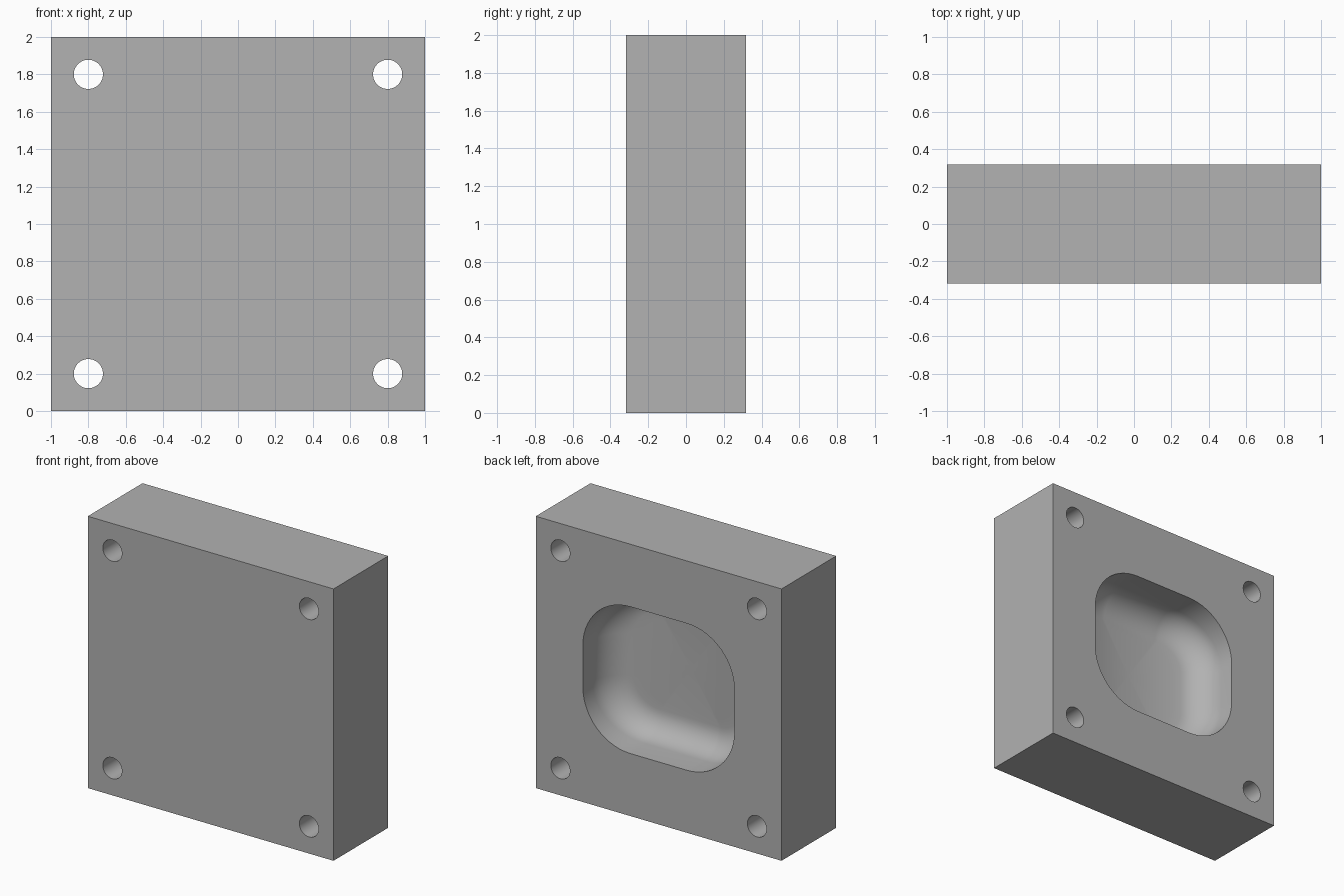
import bpy, bmesh, math
from mathutils import Matrix

if "Cube" in bpy.data.objects:
    bpy.data.objects.remove(bpy.data.objects["Cube"], do_unlink=True)

HALF_Y = 0.318
POCKET_X, POCKET_Z, CORNER = 0.617, 0.54, 0.387   # pocket half sizes and corner radius
DEPTH, FLOOR_R, FILLET = 0.38, 2.2, 0.18          # pocket depth, floor curvature, floor fillet

grey = bpy.data.materials.new("plain_grey")
grey.use_nodes = True
colour = (0.445, 0.445, 0.445, 1)
grey.diffuse_color = colour
grey.node_tree.nodes["Principled BSDF"].inputs["Base Color"].default_value = colour


def make_object(name, bm):
    bmesh.ops.recalc_face_normals(bm, faces=bm.faces)
    mesh = bpy.data.meshes.new(name)
    bm.to_mesh(mesh)
    bm.free()
    mesh.materials.append(grey)
    obj = bpy.data.objects.new(name, mesh)
    bpy.context.collection.objects.link(obj)
    return obj


def outline(inset, steps=14):
    """Rounded rectangle in x and z, drawn in by the inset."""
    points = []
    for quarter, (sx, sz) in enumerate([(1, 1), (-1, 1), (-1, -1), (1, -1)]):
        for i in range(steps + 1):
            a = (quarter + i / steps) * math.pi / 2
            r = CORNER - inset
            points.append((sx * (POCKET_X - CORNER) + r * math.cos(a),
                           sz * (POCKET_Z - CORNER) + r * math.sin(a)))
    return points


def floor_y(x):
    return HALF_Y - DEPTH + x * x / (2 * FLOOR_R)


def pocket_cutter():
    bm = bmesh.new()
    rings = [[bm.verts.new((x, HALF_Y + 0.1, z + 1)) for x, z in outline(0)]]
    # Wall foot and fillet
    for k in range(11):
        t = k / 10 * math.pi / 2
        rings.append([bm.verts.new((x, floor_y(x) + FILLET * (1 - math.sin(t)), z + 1))
                      for x, z in outline(FILLET * (1 - math.cos(t)))])
    # Gently hollowed floor
    for s in (0.85, 0.7, 0.55, 0.4, 0.25, 0.1):
        rings.append([bm.verts.new((x * s, floor_y(x * s), z * s + 1))
                      for x, z in outline(FILLET)])
    for a, b in zip(rings, rings[1:]):
        for i in range(len(a)):
            j = (i + 1) % len(a)
            bm.faces.new((a[i], a[j], b[j], b[i]))
    bm.faces.new(rings[0])
    centre = bm.verts.new((0, floor_y(0), 1))
    last = rings[-1]
    for i in range(len(last)):
        bm.faces.new((last[i], last[(i + 1) % len(last)], centre))
    return make_object("pocket_cutter", bm)


def hole_cutter():
    bm = bmesh.new()
    for x in (-0.8, 0.8):
        for z in (0.2, 1.8):
            bmesh.ops.create_cone(
                bm, cap_ends=True, segments=48, radius1=0.078, radius2=0.078, depth=1,
                matrix=Matrix.Translation((x, 0, z)) @ Matrix.Rotation(math.pi / 2, 4, "X"))
    return make_object("hole_cutter", bm)


# Solid block
bm = bmesh.new()
bmesh.ops.create_cube(bm, size=1, matrix=Matrix.Translation((0, 0, 1))
                      @ Matrix.Diagonal((2, 2 * HALF_Y, 2, 1)))
block = make_object("mould_block", bm)
bpy.ops.object.select_all(action="DESELECT")
bpy.context.view_layer.objects.active = block
block.select_set(True)

# Cut the bolt holes and the rear pocket
for cutter in (hole_cutter(), pocket_cutter()):
    cutter.hide_render = True
    mod = block.modifiers.new("cut", "BOOLEAN")
    mod.operation = "DIFFERENCE"
    mod.solver = "EXACT"
    mod.object = cutter
    bpy.ops.object.modifier_apply(modifier=mod.name)
    bpy.data.objects.remove(cutter, do_unlink=True)

bpy.ops.object.shade_smooth_by_angle(angle=math.radians(30))
